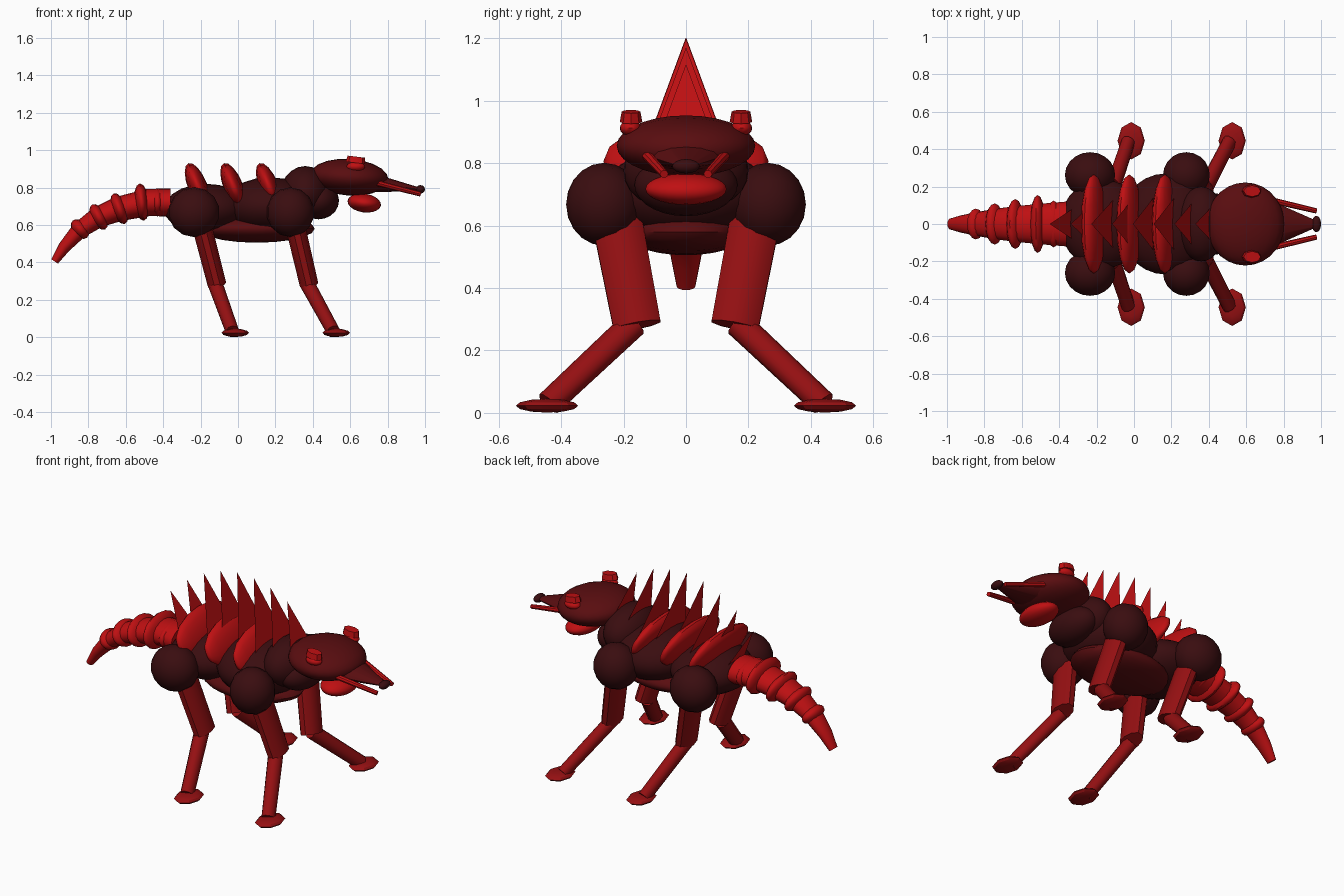
import bpy, bmesh
from math import radians
from mathutils import Matrix, Vector

if "Cube" in bpy.data.objects:
    bpy.data.objects.remove(bpy.data.objects["Cube"])


def make_material(name, color):
    m = bpy.data.materials.new(name)
    m.use_nodes = True
    m.diffuse_color = color
    bsdf = m.node_tree.nodes["Principled BSDF"]
    bsdf.inputs["Base Color"].default_value = color
    bsdf.inputs["Roughness"].default_value = 0.8
    return m


BRIGHT = make_material("bright_red", (0.52, 0.005, 0.006, 1))
LEG = make_material("leg_red", (0.30, 0.005, 0.006, 1))
HEAD = make_material("dark_red", (0.10, 0.004, 0.005, 1))
BODY = make_material("maroon", (0.042, 0.004, 0.005, 1))


def finish(name, bm, mat, smooth=40):
    me = bpy.data.meshes.new(name)
    bm.to_mesh(me)
    bm.free()
    me.materials.append(mat)
    ob = bpy.data.objects.new(name, me)
    bpy.context.collection.objects.link(ob)
    if smooth:
        bpy.ops.object.select_all(action='DESELECT')
        ob.select_set(True)
        bpy.context.view_layer.objects.active = ob
        bpy.ops.object.shade_smooth_by_angle(angle=radians(smooth))
    return ob


def ball(name, center, size, mat, tilt=0, seg=20, rings=14, smooth=50, pole='Y'):
    """Ellipsoid, tilted about the y axis."""
    bm = bmesh.new()
    turn = Matrix.Rotation(radians(90), 4, 'X') if pole == 'Y' else Matrix()
    mtx = (Matrix.Translation(center) @ Matrix.Rotation(radians(tilt), 4, 'Y')
           @ Matrix.Diagonal((*size, 1)) @ turn)
    bmesh.ops.create_uvsphere(bm, u_segments=seg, v_segments=rings, radius=1, matrix=mtx)
    return finish(name, bm, mat, smooth)


def tube(name, points, radii, mat, sides=12):
    """Closed tube through points; radii are (across, along y)."""
    bm = bmesh.new()
    pts = [Vector(p) for p in points]
    loops = []
    for i, p in enumerate(pts):
        d = (pts[min(i + 1, len(pts) - 1)] - pts[max(i - 1, 0)]).normalized()
        side = Vector((0, 1, 0))
        side = (side - d * side.dot(d)).normalized()
        up = side.cross(d)
        ring = []
        for k in range(sides):
            v = Matrix.Rotation(radians(360 * k / sides), 2) @ Vector((1, 0))
            ring.append(bm.verts.new(p + up * v.x * radii[i][0] + side * v.y * radii[i][1]))
        loops.append(ring)
    for a, b in zip(loops, loops[1:]):
        for k in range(sides):
            n = (k + 1) % sides
            bm.faces.new((a[k], a[n], b[n], b[k]))
    bm.faces.new(loops[0])
    bm.faces.new(loops[-1])
    bmesh.ops.recalc_face_normals(bm, faces=bm.faces)
    return finish(name, bm, mat)


# Trunk and neck
ball("chest", (0.17, 0, 0.70), (0.25, 0.27, 0.155), BODY)
ball("hindquarters", (-0.17, 0, 0.685), (0.225, 0.24, 0.135), BODY)
ball("belly", (0.10, 0, 0.58), (0.31, 0.20, 0.075), HEAD)
ball("neck_base", (0.36, 0, 0.775), (0.13, 0.20, 0.14), BODY)
ball("neck_front", (0.43, 0, 0.73), (0.11, 0.165, 0.10), BODY)

# Head, beak and jaw
ball("head", (0.595, 0, 0.855), (0.21, 0.222, 0.098), HEAD, tilt=4)
tube("beak", [(0.72, 0, 0.825), (0.97, 0, 0.79)], [(0.05, 0.13), (0.01, 0.02)], HEAD)
ball("nose", (0.975, 0, 0.79), (0.025, 0.044, 0.023), BODY, seg=12, rings=8)
ball("jaw", (0.675, 0, 0.717), (0.09, 0.13, 0.05), BRIGHT, tilt=8)

# Back plates, wrapped over the spine
for i, x in enumerate((-0.215, -0.025, 0.165)):
    ball(f"back_plate_{i + 1}", (x, 0, 0.805), (0.052, 0.265, 0.135), BRIGHT,
         tilt=-22, seg=16, rings=8)

# Thin triangular spikes leaning backwards
for i in range(8):
    x = -0.45 + 0.111 * i
    top = 1.205 - 1.0 * (x - 0.03) ** 2
    base, half = 0.72, 0.37 * (top - 0.72)
    bm = bmesh.new()
    corners = [(x + 0.14, -half, base), (x + 0.14, half, base), (x, 0, top)]
    bm.faces.new([bm.verts.new(c) for c in corners])
    finish(f"spine_spike_{i + 1}", bm, BRIGHT, smooth=0)

# Tail with swollen rings
tail_path = [(-0.36, 0, 0.72), (-0.48, 0, 0.72), (-0.64, 0, 0.685), (-0.75, 0, 0.64),
             (-0.85, 0, 0.57), (-0.93, 0, 0.48), (-0.98, 0, 0.405)]
tail_radii = [(0.075, 0.12), (0.073, 0.11), (0.066, 0.095), (0.056, 0.08),
              (0.045, 0.062), (0.033, 0.045), (0.021, 0.03)]
tube("tail", tail_path, tail_radii, BRIGHT, sides=16)
rings = [(-0.43, 0.72, 0.075, 0.125, 0), (-0.515, 0.722, 0.10, 0.155, -6),
         (-0.635, 0.687, 0.087, 0.133, -20), (-0.745, 0.643, 0.075, 0.11, -28),
         (-0.845, 0.578, 0.06, 0.082, -40)]
for i, (x, z, rz, ry, tilt) in enumerate(rings):
    ball(f"tail_ring_{i + 1}", (x, 0, z), (0.04, ry, rz), BRIGHT, tilt=tilt,
         seg=14, rings=8)

# Paired parts
for side, s in (("left", 1), ("right", -1)):
    ball(f"{side}_eye", (0.63, s * 0.178, 0.912), (0.05, 0.034, 0.026), BRIGHT,
         seg=12, rings=8)
    tube(f"{side}_brow", [(0.628, s * 0.176, 0.932), (0.632, s * 0.176, 0.965)],
         [(0.052, 0.036), (0.046, 0.03)], BRIGHT, sides=8)
    tube(f"{side}_mandible", [(0.72, s * 0.13, 0.83), (0.975, s * 0.07, 0.765)],
         [(0.016, 0.017), (0.013, 0.014)], BRIGHT, sides=8)
    # hip x, knee x, ankle x
    for end, hip, knee, foot in (("front", 0.30, 0.38, 0.51), ("rear", -0.20, -0.112, -0.03)):
        joint_x = 0.28 if end == "front" else -0.235
        ball(f"{side}_{end}_shoulder", (joint_x, s * 0.262, 0.668),
             (0.128 if end == "front" else 0.138, 0.122, 0.133), BODY, seg=14, rings=10)
        tube(f"{side}_{end}_upper_leg", [(hip, s * 0.222, 0.62), (knee, s * 0.157, 0.28)],
             [(0.053, 0.084), (0.05, 0.08)], LEG, sides=10)
        tube(f"{side}_{end}_lower_leg",
             [(knee - 0.01, s * 0.168, 0.285), (foot, s * 0.44, 0.03)],
             [(0.04, 0.045), (0.036, 0.042)], LEG, sides=10)
        ball(f"{side}_{end}_foot", (foot + 0.015, s * 0.445, 0.023), (0.073, 0.1, 0.022),
             LEG, seg=8, rings=6, smooth=30, pole='Z')
